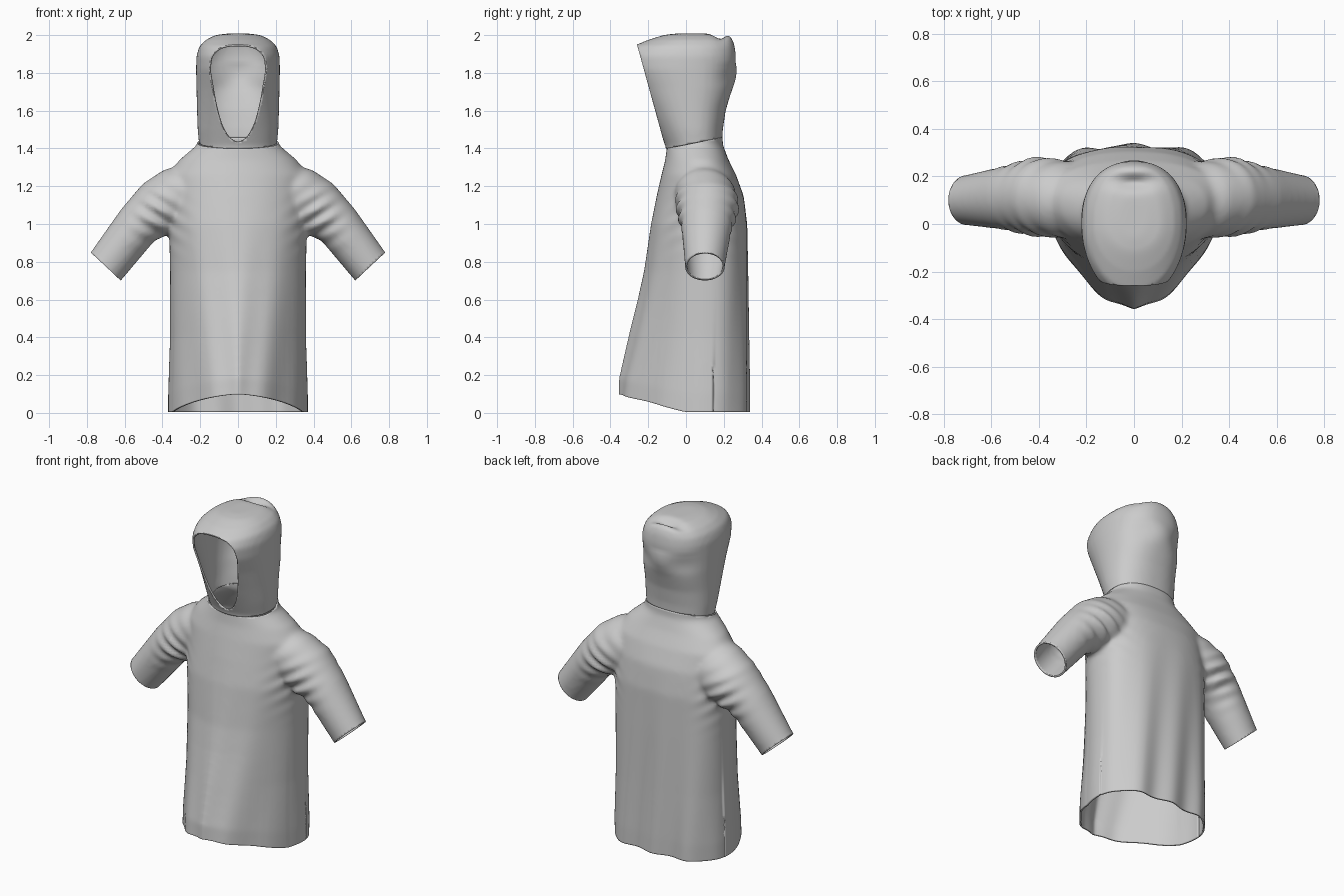
import bpy, bmesh, math
from mathutils import Vector

cube = bpy.data.objects.get("Cube")
if cube:
    bpy.data.objects.remove(cube)

cloth = bpy.data.materials.new("grey cloth")
cloth.use_nodes = True
GREY = (0.6, 0.6, 0.6, 1)
cloth.diffuse_color = GREY
cloth.node_tree.nodes["Principled BSDF"].inputs["Base Color"].default_value = GREY

SEG = 64
NECK_POINT, NECK_NORMAL = Vector((0, -0.1, 1.4)), Vector((0, -0.2, 1))


def spow(v, p):
    return math.copysign(abs(v) ** p, v)


def level_ring(z, w, front, back, mid, nf=2.0, nb=2.3):
    """Horizontal outline with separate front and back roundness."""
    pts = []
    for i in range(SEG):
        a = 2 * math.pi * i / SEG
        c, s = math.cos(a), math.sin(a)
        n = nb if s > 0 else nf
        reach = back - mid if s > 0 else mid - front
        pts.append(Vector((w * spow(c, 2 / n), mid + reach * spow(s, 2 / n), z)))
    return pts


def tube_ring(x, y, z, r, ry, side):
    """Sleeve outline, square to the arm."""
    pts = []
    for i in range(SEG):
        a = 2 * math.pi * i / SEG
        u = r * math.cos(a)
        pts.append(Vector((side * (x + 0.73 * u), y + ry * math.sin(a), z + 0.68 * u)))
    return pts


def loft(bm, rings):
    """Closed skin through a list of rings."""
    loops = [[bm.verts.new(p) for p in ring] for ring in rings]
    faces = [bm.faces.new((a[i], a[i - 1], b[i - 1], b[i]))
             for a, b in zip(loops, loops[1:]) for i in range(SEG)]
    faces += [bm.faces.new(loops[0]), bm.faces.new(loops[-1])]
    bmesh.ops.recalc_face_normals(bm, faces=faces)


def fuse(name, bm, rounds):
    """Merge overlapping skins into one even, softened surface."""
    mesh = bpy.data.meshes.new(name)
    bm.to_mesh(mesh)
    ob = bpy.data.objects.new(name, mesh)
    bpy.context.collection.objects.link(ob)
    mod = ob.modifiers.new("fuse", "REMESH")
    mod.mode, mod.voxel_size = "VOXEL", 0.014
    soft = ob.modifiers.new("soften", "SMOOTH")
    soft.factor, soft.iterations = 0.5, rounds
    dg = bpy.context.evaluated_depsgraph_get()
    ob.data = bpy.data.meshes.new_from_object(ob.evaluated_get(dg))
    ob.modifiers.clear()
    out = bmesh.new()
    out.from_mesh(ob.data)
    return ob, out


def cut(bm, point, normal, keep=lambda v: True):
    """Trim away the side the normal points to, within a region."""
    faces = [f for f in bm.faces if keep(f.calc_center_median())]
    geom = set(faces)
    for f in faces:
        geom.update(f.edges, f.verts)
    bmesh.ops.bisect_plane(bm, geom=list(geom), plane_co=point, plane_no=normal,
                           clear_outer=True)


def finish(ob, bm):
    bm.to_mesh(ob.data)
    bm.free()
    ob.data.materials.clear()
    ob.data.materials.append(cloth)
    for p in ob.data.polygons:
        p.use_smooth = True
    shell = ob.modifiers.new("cloth thickness", "SOLIDIFY")
    shell.thickness, shell.offset = 0.01, -1


def bump(v, centre, width):
    return math.exp(-((v - centre) / width) ** 2)


# Shirt body and short sleeves
bm = bmesh.new()
BODY = [(-0.1, .37, -.365, .34, .1, 1.6, 2.8), (0.1, .37, -.355, .34, .1, 1.6, 2.8),
        (0.4, .36, -.295, .335, .1, 1.7, 2.7), (0.75, .36, -.22, .33, .1, 1.9, 2.6),
        (1.0, .365, -.185, .325, .1, 2.1, 2.5), (1.15, .37, -.155, .305, .1),
        (1.26, .37, -.13, .265, .1), (1.34, .31, -.11, .225, .08),
        (1.42, .215, -.1, .195, .05), (1.6, .205, -.1, .19, .05)]
loft(bm, [level_ring(*row) for row in BODY])
SLEEVE = [(.17, .09, 1.20, .17, .13), (.27, .1, 1.165, .175, .16),
          (.385, .115, 1.10, .165, .165), (.53, .11, .995, .122, .135),
          (.70, .1, .775, .11, .105), (.77, .1, .69, .11, .105)]
for side in (1, -1):
    loft(bm, [tube_ring(*row, side) for row in SLEEVE])
shirt, bm = fuse("hooded_shirt_body", bm, 8)
cut(bm, Vector(), Vector((0, 0, -1)))
cut(bm, NECK_POINT, NECK_NORMAL, lambda c: c.z > 1.3)
for side in (1, -1):
    cut(bm, Vector((side * .70, .1, .775)), Vector((side * .68, 0, -.73)),
        lambda c: c.x * side > .5)

# Raised front hem, hanging folds and armpit creases
for v in bm.verts:
    x, y, z = v.co
    if abs(x) < .4:
        hang = max(0, 1 - z / 1.1)
        if y > .15:
            v.co.y += .012 * hang * math.cos(x * 28 + z * 2) - .012 * hang
        elif y < 0:
            v.co.y += .008 * hang * math.sin(abs(x) * 34 - z * 3)
        v.co.z += (.005 + .26 * max(0, -y)) * max(0, 1 - z / .6)
    crease = bump(abs(x), .42, .1) * bump(z, 1.02, .14)
    v.co.y += .012 * crease * math.sin(70 * (z - .6 * abs(x))) * (1 if y > .1 else -1)
finish(shirt, bm)

# Hood, open at the face
bm = bmesh.new()
HOOD = [(1.3, .205, -.1, .19, .05), (1.41, .205, -.107, .19, .05),
        (1.5, .214, -.148, .195, .04), (1.6, .217, -.195, .21, .03),
        (1.72, .22, -.255, .245, .02), (1.82, .222, -.31, .262, 0),
        (1.89, .22, -.32, .264, 0), (1.94, .205, -.285, .258, 0),
        (1.975, .17, -.2, .245, 0), (2.0, .12, -.12, .2, 0),
        (2.008, .06, -.06, .12, .03)]
loft(bm, [level_ring(*row) for row in HOOD])
hood, bm = fuse("hood", bm, 5)
cut(bm, NECK_POINT, -NECK_NORMAL)
cut(bm, Vector((0, -.108, 1.4)), Vector((0, -.545, -.15)))

# Pinched crease at the back of the crown
for v in bm.verts:
    x, y, z = v.co
    if z > 1.85:
        v.co.z -= .03 * bump(y, .175, .03) * bump(x, 0, .09)
        v.co.z += .012 * bump(y, .225, .025) * bump(x, 0, .09)
    elif y > .1:
        v.co.y += .01 * bump(z, 1.78, .06) * math.cos(x * 22)
finish(hood, bm)
